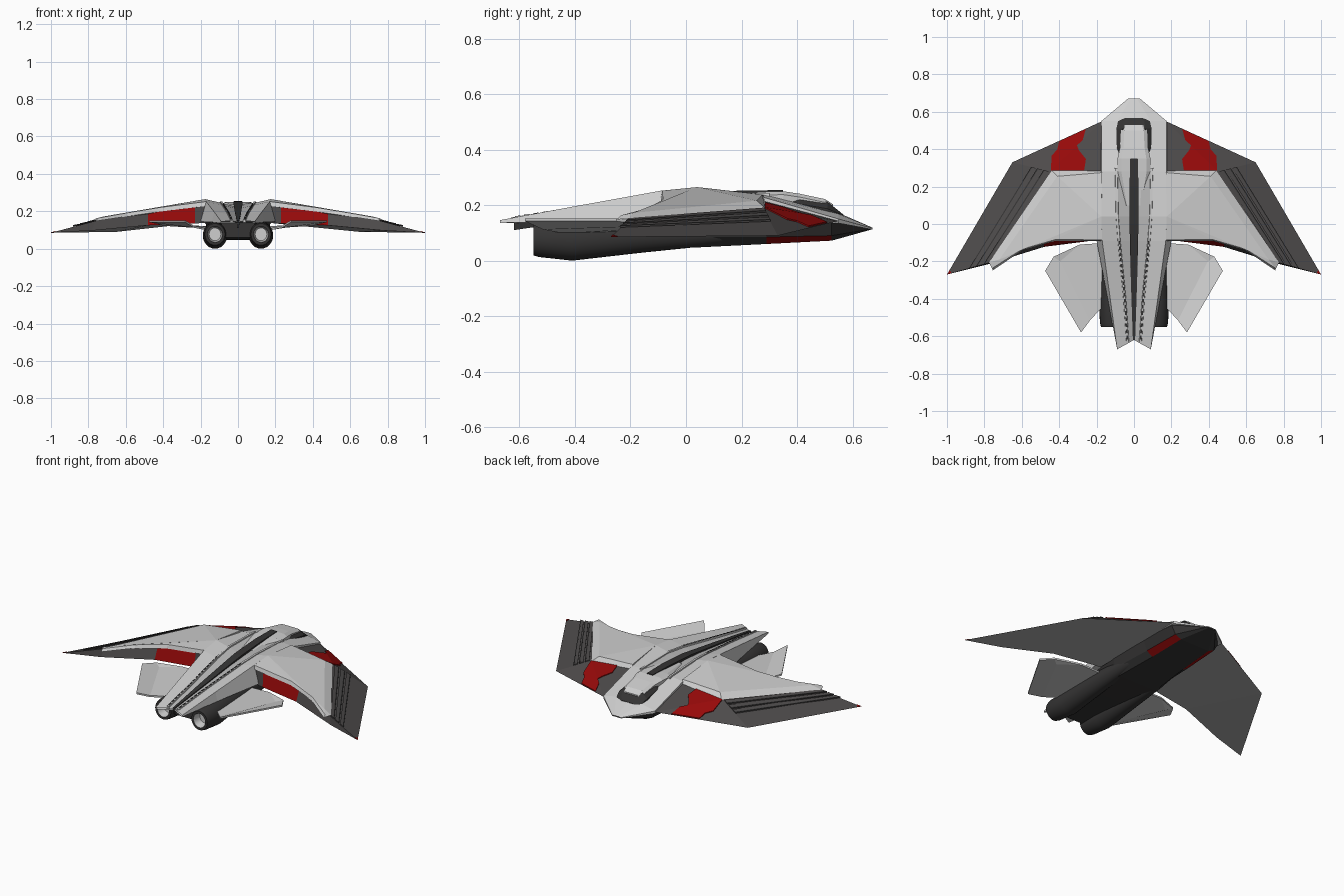
import bpy, bmesh, math
from mathutils import Vector as V

if "Cube" in bpy.data.objects:
    bpy.data.objects.remove(bpy.data.objects["Cube"])


def mat(name, r, g, b):
    m = bpy.data.materials.new(name)
    m.diffuse_color = (r, g, b, 1)
    m.use_nodes = True
    m.node_tree.nodes["Principled BSDF"].inputs["Base Color"].default_value = m.diffuse_color
    return m


LIGHT = mat("light grey", .62, .62, .62)
MID = mat("mid grey", .50, .50, .50)
UNDER = mat("underside grey", .42, .42, .42)
DARK = mat("dark grey", .075, .07, .07)
BLACK = mat("charcoal", .035, .034, .034)
RED = mat("red", .31, .003, .003)


def build(name, verts, faces, mats, idx=None):
    """Mesh from half-model points, mirrored over x = 0 and welded."""
    bm = bmesh.new()
    for s in (1, -1):
        vs = [bm.verts.new((v[0] * s, v[1], v[2])) for v in verts]
        for i, f in enumerate(faces):
            if len(set(f)) > 2:
                face = bm.faces.new([vs[k] for k in f][::s])
                face.material_index = idx[i] if idx else 0
    bmesh.ops.remove_doubles(bm, verts=bm.verts, dist=1e-5)
    bmesh.ops.recalc_face_normals(bm, faces=bm.faces)
    me = bpy.data.meshes.new(name)
    bm.to_mesh(me)
    bm.free()
    for m in mats:
        me.materials.append(m)
    ob = bpy.data.objects.new(name, me)
    bpy.context.collection.objects.link(ob)
    return ob


def loft(name, sections, mats, rule=lambda i, j: 0, closed=False, caps=True):
    """Skin a row of equal-length sections; rule(i, j) gives the material."""
    n = len(sections[0])
    verts = [p for s in sections for p in s]
    faces, idx = [], []
    for i in range(len(sections) - 1):
        for j in range(n if closed else n - 1):
            k = (j + 1) % n
            faces.append((i*n + j, i*n + k, (i+1)*n + k, (i+1)*n + j))
            idx.append(rule(i, j))
    if caps:
        faces += [tuple(range(n)), tuple(range(len(verts) - n, len(verts)))]
        idx += [rule(0, 0), rule(len(sections) - 2, 0)]
    return build(name, verts, faces, mats, idx)


def plate(name, outline, m, t=.004):
    """Thin plate following the given 3D outline, on both sides."""
    n = len(outline)
    verts = [V(p) for p in outline] + [V(p) + V((0, 0, t)) for p in outline]
    faces = [tuple(range(n)), tuple(range(n, 2*n))]
    faces += [(i, (i+1) % n, n + (i+1) % n, n + i) for i in range(n)]
    return build(name, verts, faces, [m])


# Upper fuselage deck: centre, rail, shoulder and base points per section
deck = [
    [(0, .672, .119), (.015, .672, .119), (.03, .672, .117), (.03, .672, .112)],
    [(0, .55, .172), (.09, .55, .168), (.175, .55, .15), (.175, .55, .135)],
    [(0, .28, .238), (.09, .28, .238), (.175, .28, .228), (.18, .28, .15)],
    [(0, .04, .222), (.09, .04, .245), (.175, .04, .265), (.2, .04, .15)],
    [(0, -.09, .212), (.08, -.09, .232), (.17, -.09, .252), (.2, -.09, .145)],
    [(0, -.4, .172), (.05, -.4, .185), (.127, -.4, .196), (.14, -.4, .142)],
    [(0, -.62, .142), (.03, -.637, .148), (.09, -.67, .146), (.09, -.67, .136)],
]
loft("fuselage_deck", [s + [(0, s[0][1], s[3][2])] for s in deck], [LIGHT, MID],
     lambda i, j: 1 if j == 0 and i > 1 else 0, caps=False)

# Lower hull with a red side strip near the nose
hull = [(.668, .03, .03, .02, .116, .114, .112), (.525, .17, .14, .1, .142, .09, .072),
        (.29, .18, .15, .11, .16, .085, .06), (.03, .18, .16, .13, .16, .085, .047),
        (-.2, .15, .12, .1, .15, .09, .05), (-.53, .09, .08, .07, .14, .1, .06)]
loft("lower_hull", [[(0, y, zt), (wt, y, zt), (wm, y, zm), (wb, y, zb), (0, y, zb)]
                    for y, wt, wm, wb, zt, zm, zb in hull], [BLACK, RED],
     lambda i, j: 1 if (i, j) == (1, 2) else 0)

# Cockpit glazing and its light roof
loft("canopy", [[(0, y, z), (w * .65, y, z), (w, y, z - h), (w, y, .14), (0, y, .14)]
                for y, w, z, h in [(.568, .05, .165, .005), (.55, .085, .18, .01),
                                   (.51, .094, .212, .025), (.41, .092, .234, .03),
                                   (.36, .08, .24, .03)]], [BLACK])
loft("canopy_roof", [[(0, y, z), (w * .75, y, z), (w, y, z - .012), (w, y, .17), (0, y, .17)]
                     for y, w, z in [(.53, .055, .203), (.5, .07, .222), (.41, .075, .241),
                                     (.35, .088, .25), (.28, .09, .248), (.1, .05, .235)]],
     [LIGHT])

# Dark stripe along the spine
loft("spine_stripe", [[(0, y, z), (w, y, z), (w * .6, y, z - .04), (0, y, z - .04)]
                      for y, w, z in [(.35, .02, .254), (.2, .024, .253), (0, .024, .24),
                                      (-.3, .017, .197), (-.62, .006, .15)]], [BLACK])

# Raised rails either side of the spine, with dashed slots behind
rail = [V((.095, .3, .236)), V((.09, .04, .244)), V((.08, -.09, .232)),
        V((.05, -.4, .185)), V((.034, -.63, .149))]
loft("spine_rail", [[p + V((-.009, 0, -.01)), p + V((-.006, 0, .007)),
                     p + V((.006, 0, .007)), p + V((.009, 0, -.01))] for p in rail],
     [LIGHT], closed=True)
for a, b, n in ((rail[2], rail[3], 10), (rail[3], rail[4], 7)):
    for k in range(n):
        p, q = a.lerp(b, k / n), a.lerp(b, (k + .6) / n)
        w, u = V((.004, 0, 0)), V((0, 0, .006))
        plate("rail_slot", [p - w + u, p + w + u, q + w + u, q - w + u], BLACK, .003)

# Main wing: dark body with a red rear panel and a paler underside
L0, L1, L2 = V((.17, .55, .143)), V((.65, .33, .09)), V((1, -.27, .085))
F0, F1, C = V((.17, .28, .215)), V((.45, .28, .187)), V((.765, -.205, .148))
D, E, T = V((.48, -.092, .19)), V((.23, -.083, .224)), V((.17, -.083, .228))
Cb, Db, Eb, Tb = V((.78, -.215, .097)), V((.48, -.122, .125)), V((.23, -.09, .135)), V((.17, -.086, .138))
build("main_wing", [L0, L1, L2, F0, F1, C, D, E, T, Cb, Db, Eb, Tb],
      [(0, 1, 4), (0, 4, 3), (1, 2, 5, 4), (3, 4, 6, 7, 8), (4, 5, 6), (2, 9, 5),
       (5, 9, 10, 6), (6, 10, 11, 7), (7, 11, 12, 8), (0, 12, 11, 10, 1), (1, 10, 9, 2),
       (0, 3, 8, 12)],
      [DARK, RED, UNDER], [0, 0, 0, 0, 0, 0, 0, 1, 0, 2, 2, 0])

# Stepped strakes on the outer wing
for k, (t0, t1) in enumerate([(.04, .17), (.21, .34), (.38, .5)]):
    up = V((0, 0, .003))
    a, b, c, d = F1.lerp(L1, t0), F1.lerp(L1, t1), C.lerp(L2, t1), C.lerp(L2, t0)
    plate("wing_strake", [p + up for p in (a, b, c, d)], DARK, .005)
    plate("wing_strake_line", [p + up * 1.5 for p in (b, b.lerp(a, .25), c.lerp(d, .25), c)],
          BLACK, .005)
plate("wing_tip_mark", [L2, L2.lerp(L1, .04), L2.lerp(C, .1)], RED, .003)

# Red patch on the front of the wing, laid over its two facets
FACETS = [(p, (q - p).cross(r - p)) for p, q, r in ((L0, F0, F1), (L0, F1, L1))]


def on_wing(x, y):
    return V((x, y, min(p.z - (n.x * (x - p.x) + n.y * (y - p.y)) / n.z for p, n in FACETS)))


def ridge(y):
    """x of the fold between the two wing facets."""
    return L0.x + (F1.x - L0.x) * (L0.y - y) / (L0.y - F1.y)


lo, hi = ridge(.365), ridge(.45)
for outline in ([(.267, .285), (.257, .347), (.295, .395), (ridge(.42), .42),
                 (lo, .365), (.445, .285)],
                [(ridge(.42), .42), (hi, .45), (.258, .508), (.4, .442), (.41, .4),
                 (.44, .365), (.445, .285), (lo, .365)]):
    plate("red_wing_patch", [on_wing(x, y) + V((0, 0, .0015)) for x, y in outline], RED, .005)

# Light armour panel on top of the wing with a sloped skirt
top = [(.17, .275, .238), (.41, .255, .216), (.72, -.19, .172), (.755, -.235, .163),
       (.6, -.135, .19), (.42, -.083, .22), (.17, -.085, .252), (.175, .04, .265)]
skirt = [(.17, .285, .212), (.44, .285, .19), (.775, -.205, .153), (.755, -.248, .148),
         (.6, -.143, .172), (.42, -.09, .198), (.17, -.09, .228), (.17, .04, .22)]
build("wing_panel", top + skirt,
      [(7, 0, 1), (7, 1, 2), (7, 2, 4), (2, 3, 4), (7, 4, 5), (7, 5, 6)]
      + [(i, (i+1) % 8, 8 + (i+1) % 8, 8 + i) for i in range(8)]
      + [(15, 8, 9), (15, 9, 10), (15, 10, 12), (10, 11, 12), (15, 12, 13), (15, 13, 14)],
      [LIGHT])

# Tail fins with an upturned outer band
fin = [(.14, -.1, .118), (.29, -.11, .128), (.43, -.175, .142), (.475, -.25, .152),
       (.283, -.58, .152), (.165, -.44, .108), (.395, -.2, .132), (.235, -.515, .122)]
ft = [(0, 1, 6, 7, 5), (1, 2, 6), (2, 3, 4, 7, 6)]
rim = [0, 1, 2, 3, 4, 7, 5]
build("tail_fin", fin + [(x, y, z - .01) for x, y, z in fin],
      ft + [tuple(k + 8 for k in f) for f in ft]
      + [(a, b, b + 8, a + 8) for a, b in zip(rim, rim[1:] + rim[:1])], [LIGHT])

# Engines: round pods ending in hollow nozzles
N = 24
pods = [(.16, .095, .03), (.05, .095, .045), (-.165, .088, .06), (-.41, .071, .071),
        (-.53, .077, .064), (-.55, .077, .058), (-.55, .077, .043), (-.5, .077, .034)]
eng = loft("engine", [[(.123 + r * .92 * math.cos(a * math.tau / N), y,
                        z + r * math.sin(a * math.tau / N)) for a in range(N)]
                      for y, z, r in pods], [BLACK, LIGHT],
           lambda i, j: 1 if i >= 6 else 0, closed=True)
bpy.context.view_layer.objects.active = eng
eng.select_set(True)
bpy.ops.object.shade_smooth_by_angle(angle=math.radians(30))
